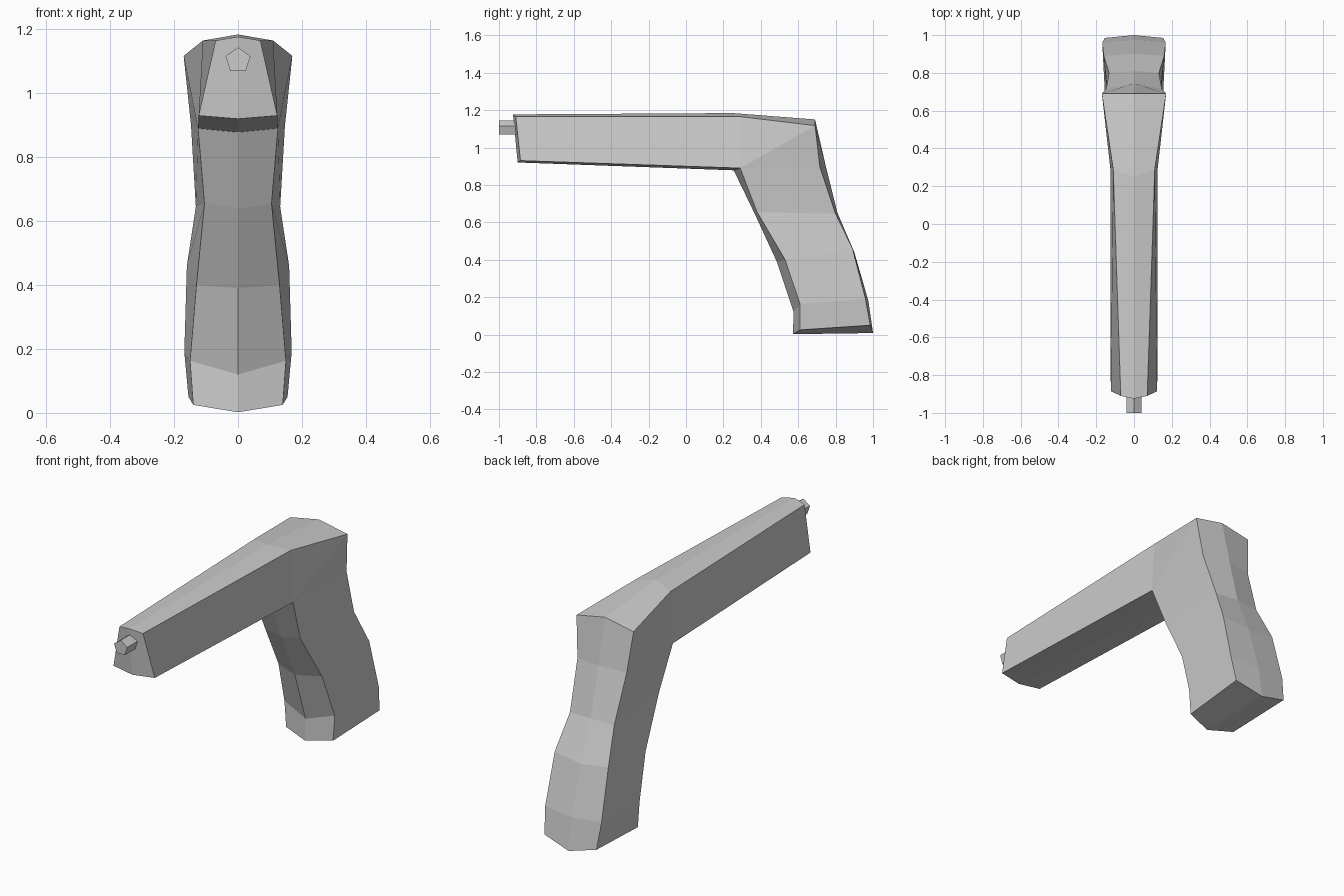
import bpy, bmesh, math
from mathutils import Matrix

if "Cube" in bpy.data.objects:
    bpy.data.objects.remove(bpy.data.objects["Cube"])

# Each station: (inner centre y,z), (inner edge x,y,z), (outer edge x,y,z), (outer centre y,z)
# inner = underside of barrel / front of grip; outer = top of barrel / back of grip
corner_mid, corner_edge = (0.255, 0.878), (0.125, 0.29, 0.89)
stations = [
    ((-0.90, 0.92), (0.123, -0.885, 0.93), (0.07, -0.91, 1.165), (-0.925, 1.177)),
    (corner_mid, corner_edge, (0.11, 0.29, 1.165), (0.25, 1.184)),
    (corner_mid, corner_edge, (0.17, 0.69, 1.117), (0.69, 1.15)),
    (corner_mid, corner_edge, (0.147, 0.715, 0.90), (0.745, 0.91)),
    ((0.37, 0.64), (0.105, 0.38, 0.655), (0.132, 0.80, 0.645), (0.81, 0.65)),
    ((0.485, 0.39), (0.13, 0.53, 0.40), (0.16, 0.89, 0.46), (0.90, 0.44)),
    ((0.575, 0.12), (0.15, 0.61, 0.163), (0.168, 0.96, 0.19), (0.975, 0.18)),
    ((0.572, 0.002), (0.14, 0.61, 0.025), (0.155, 0.985, 0.05), (1.0, 0.008)),
]


def finish(name, bm):
    bmesh.ops.recalc_face_normals(bm, faces=bm.faces)
    mesh = bpy.data.meshes.new(name)
    bm.to_mesh(mesh)
    bm.free()
    obj = bpy.data.objects.new(name, mesh)
    bpy.context.collection.objects.link(obj)
    return obj


# Barrel and grip: loft one half, cap both ends, mirror
bm = bmesh.new()
rows = []
for a, b, c, d in stations:
    rows.append([bm.verts.new(p) for p in ((0, *a), b, c, (0, *d))])
for r, s in zip(rows, rows[1:]):
    for i in range(3):
        bm.faces.new((r[i], r[i + 1], s[i + 1], s[i]))
bm.faces.new(rows[0])
bm.faces.new(rows[-1])
bmesh.ops.remove_doubles(bm, verts=bm.verts, dist=0.0005)
bmesh.ops.mirror(bm, geom=bm.verts[:] + bm.edges[:] + bm.faces[:],
                 axis='X', merge_dist=0.0005)
bmesh.ops.remove_doubles(bm, verts=bm.verts, dist=0.0005)
finish("barrel_and_grip", bm)

# Five-sided muzzle tip
bm = bmesh.new()
bmesh.ops.create_cone(bm, cap_ends=True, segments=5, radius1=0.041, radius2=0.041, depth=0.12)
top = max(bm.verts, key=lambda v: v.co.z)
turn = math.pi / 2 - math.atan2(top.co.y, top.co.x)
bmesh.ops.transform(bm, verts=bm.verts,
                    matrix=Matrix.Translation((0, -0.94, 1.103))
                    @ Matrix.Rotation(math.pi / 2, 4, 'X') @ Matrix.Rotation(turn, 4, 'Z'))
finish("muzzle_tip", bm)
